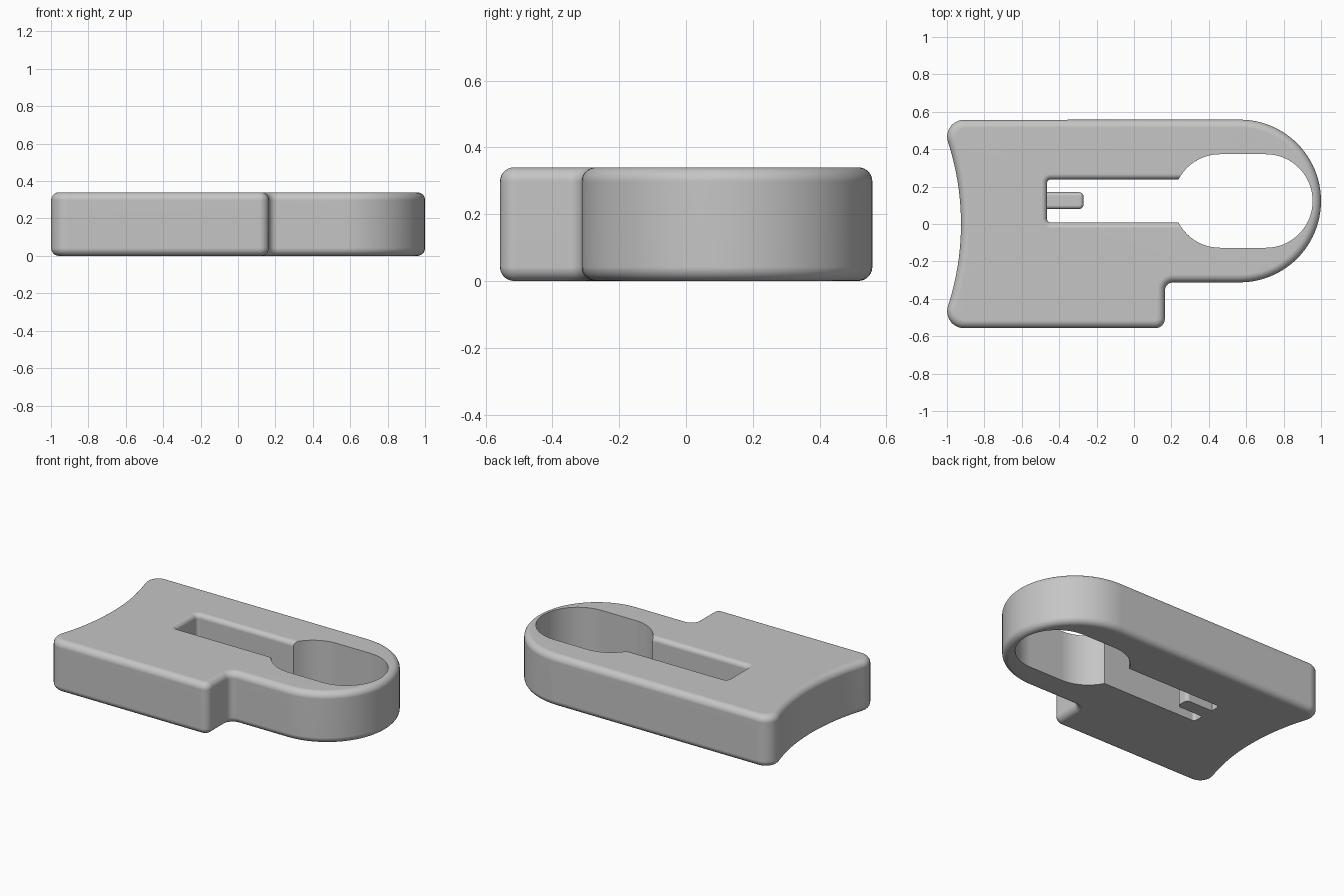
import bpy
import bmesh
from math import pi, sin, cos, asin

cube = bpy.data.objects.get("Cube")
if cube:
    bpy.data.objects.remove(cube, do_unlink=True)

H = 0.34        # plate thickness
EDGE = 0.042    # rounding of the outer rims
LIP = 0.03      # rounding of the slot's upper rim
MID = 0.123     # centre line of the round end, keyhole and slot

grey = bpy.data.materials.new("plain_grey")
grey.use_nodes = True
grey.diffuse_color = (0.56, 0.56, 0.56, 1)
grey.node_tree.nodes["Principled BSDF"].inputs["Base Color"].default_value = (0.56, 0.56, 0.56, 1)


def arc(cx, cy, r, start, end, n):
    """Points on an arc, angles in radians."""
    return [(cx + r * cos(start + (end - start) * i / n),
             cy + r * sin(start + (end - start) * i / n)) for i in range(n + 1)]


def plate_outline(d):
    """Outer edge of the plate, moved inwards by d."""
    hollow, corner, top = 1.42, 0.09, 0.467
    hollow_x = -0.925 - hollow
    tilt = asin(top / (hollow + corner))
    corner_x = hollow_x + (hollow + corner) * cos(tilt)
    pts = arc(0.115, -0.507, 0.05 - d, -pi / 2, 0, 6)                 # step, outer corner
    pts += arc(0.21, -0.357, 0.045 + d, pi, pi / 2, 6)                # step, inner corner
    pts += arc(0.565, MID, 0.435 - d, -pi / 2, pi / 2, 48)            # round end
    pts += arc(corner_x, top, corner - d, pi / 2, pi + tilt, 10)
    pts += arc(hollow_x, 0, hollow + d, tilt, -tilt, 24)[1:-1]        # hollow end
    pts += arc(corner_x, -top, corner - d, pi - tilt, 1.5 * pi, 10)
    return pts


def keyhole_outline(d):
    """Oblong hole joined to the slot; only the slot widens by d."""
    half, r, x0 = 0.115, 0.02, -0.465
    a = asin((half + d) / 0.25)
    pts = arc(0.46, MID, 0.25, pi + a, 1.5 * pi, 20)
    pts += arc(0.705, MID, 0.25, -pi / 2, pi / 2, 36)
    pts += arc(0.46, MID, 0.25, pi / 2, pi - a, 20)
    pts += arc(x0 + r, MID + half - r, r + d, pi / 2, pi, 5)
    pts += arc(x0 + r, MID - half + r, r + d, pi, 1.5 * pi, 5)
    return pts


def tongue_outline(d):
    x0, x1, half, r = -0.53, -0.27, 0.045, 0.024
    pts = []
    for i, (x, y) in enumerate(((x1, -1), (x1, 1), (x0, 1), (x0, -1))):
        cx = x - r if x == x1 else x + r
        pts += arc(cx, MID + 0.002 + y * (half - r), r - d, (i - 1) * pi / 2, i * pi / 2, 5)
    return pts


def rim(z, r, direction, steps=7):
    """(z, offset) pairs of a quarter-round rim at height z; direction 1 is a top rim."""
    angles = [i / steps * pi / 2 for i in range(steps + 1)]
    return [(z - direction * r * (1 - sin(a)), r * (1 - cos(a))) for a in angles]


def add_wall(bm, layers, outline):
    """Stack outlines into a closed wall; return the bottom and top edge loops."""
    rings = [[bm.verts.new((x, y, z)) for x, y in outline(d)] for z, d in layers]
    n = len(rings[0])
    for a, b in zip(rings, rings[1:]):
        for i in range(n):
            j = (i + 1) % n
            bm.faces.new((a[i], a[j], b[j], b[i]))
    return [[bm.edges.get((ring[i], ring[(i + 1) % n])) for i in range(n)]
            for ring in (rings[0], rings[-1])]


def build(name, walls):
    """Solid from one outer wall and any inner walls, capped at both ends."""
    bm = bmesh.new()
    loops = [add_wall(bm, layers, outline) for layers, outline in walls]
    for end in (0, 1):
        edges = [e for pair in loops for e in pair[end]]
        bmesh.ops.triangle_fill(bm, use_beauty=True, use_dissolve=False, edges=edges,
                                normal=(0, 0, 1 if end else -1))
    bmesh.ops.recalc_face_normals(bm, faces=bm.faces)
    mesh = bpy.data.meshes.new(name)
    bm.to_mesh(mesh)
    bm.free()
    mesh.materials.append(grey)
    obj = bpy.data.objects.new(name, mesh)
    bpy.context.collection.objects.link(obj)
    bpy.ops.object.select_all(action='DESELECT')
    obj.select_set(True)
    bpy.context.view_layer.objects.active = obj
    bpy.ops.object.shade_smooth_by_angle(angle=0.6)
    mod = obj.modifiers.new("flat_tops", 'WEIGHTED_NORMAL')
    mod.keep_sharp = True


# Plate with rounded outer rims and a keyhole whose slot has a rounded upper lip
outer = rim(0, EDGE, -1)[::-1] + rim(H, EDGE, 1)
inner = [(0, 0)] + rim(H, LIP, 1)
build("plate", [(outer, plate_outline), (inner, keyhole_outline)])

# Small tongue at the closed end of the slot
build("slot_tongue", [([(0, 0)] + rim(0.2, 0.02, 1), tongue_outline)])
